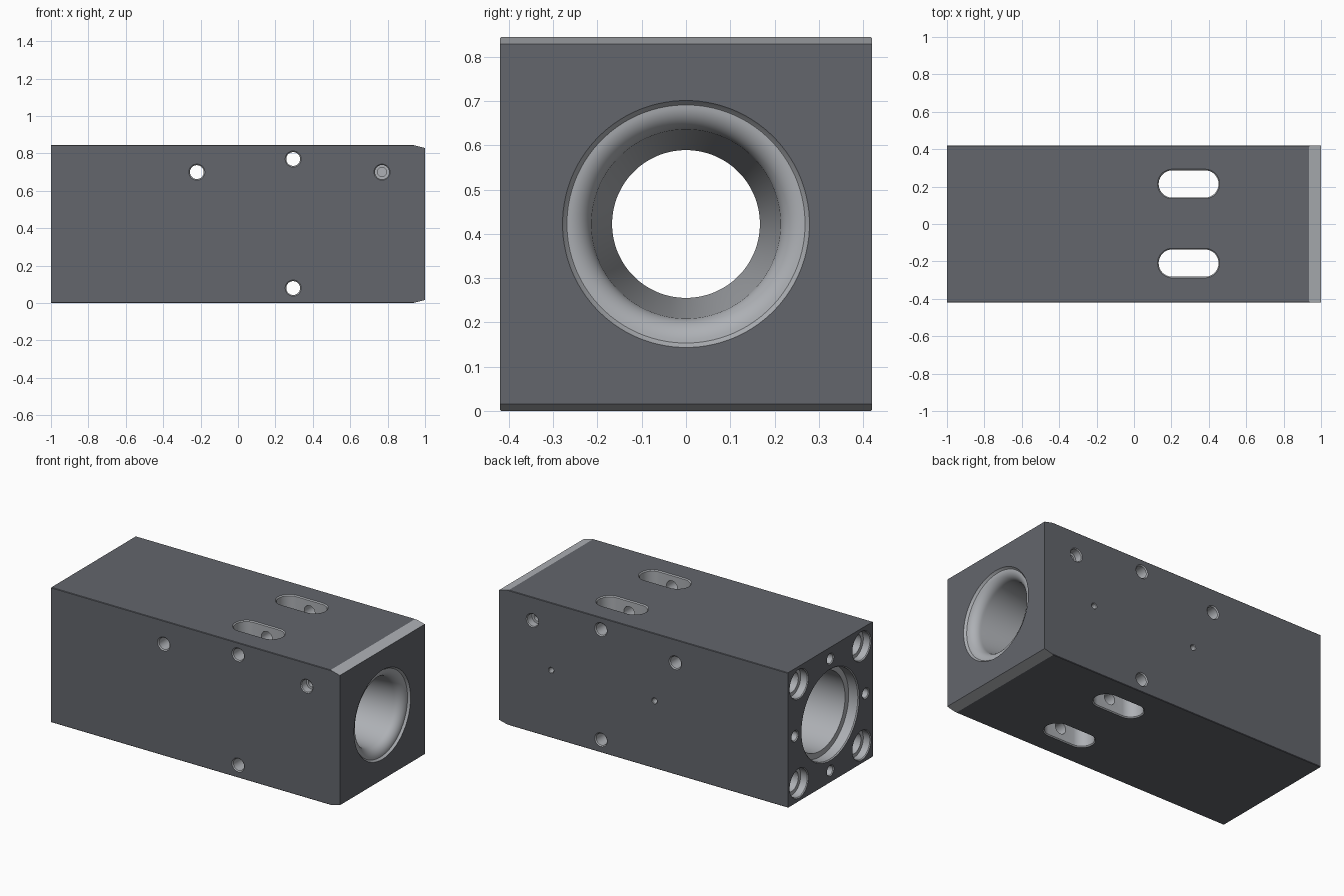
import bpy, bmesh
from math import sin, cos, pi, radians
from mathutils import Vector

if "Cube" in bpy.data.objects:
    bpy.data.objects.remove(bpy.data.objects["Cube"])

HALF_Y, TOP = 0.42, 0.845
MID = TOP / 2


def material(name, color):
    m = bpy.data.materials.new(name)
    m.diffuse_color = (*color, 1)
    m.use_nodes = True
    m.node_tree.nodes["Principled BSDF"].inputs["Base Color"].default_value = m.diffuse_color
    return m


# dark outer skin (slot 0) and bright machined surfaces (slot 1)
MATS = [material("dark_coating", (0.125, 0.132, 0.15)),
        material("machined_metal", (0.42, 0.435, 0.46))]


def mesh_object(name, bm):
    bmesh.ops.recalc_face_normals(bm, faces=bm.faces)
    mesh = bpy.data.meshes.new(name)
    bm.to_mesh(mesh)
    bm.free()
    for m in MATS:
        mesh.materials.append(m)
    ob = bpy.data.objects.new(name, mesh)
    bpy.context.collection.objects.link(ob)
    return ob


# block: side profile with sloped front lips, extruded across y
bm = bmesh.new()
side = [(-1, 0), (0.935, 0), (1, 0.016), (1, TOP - 0.016), (0.935, TOP), (-1, TOP)]
face = bm.faces.new([bm.verts.new((x, -HALF_Y, z)) for x, z in side])
ext = bmesh.ops.extrude_face_region(bm, geom=[face])
bmesh.ops.translate(bm, vec=(0, 2 * HALF_Y, 0),
                    verts=[g for g in ext["geom"] if isinstance(g, bmesh.types.BMVert)])
bmesh.ops.recalc_face_normals(bm, faces=bm.faces)
# fine edge break on the four long edges
long_edges = [e for e in bm.edges if abs(e.verts[0].co.x - e.verts[1].co.x) > 1]
bmesh.ops.bevel(bm, geom=long_edges, offset=0.003, segments=1, affect='EDGES')
bm.normal_update()
for f in bm.faces:
    if 0.2 < f.normal.x < 0.3 and f.calc_area() > 0.01:
        f.material_index = 1
body = mesh_object("body_block", bm)


def cut(profile, start, axis, segs=32, stretch=0.0):
    """Remove a turned shape: profile is (depth, radius) pairs along axis."""
    w = Vector(axis)
    u = Vector((0, 1, 0)) if abs(w.x) > 0.5 else Vector((1, 0, 0))
    v = w.cross(u)
    bm = bmesh.new()
    rings = []
    for d, r in profile:
        ring = []
        for i in range(segs):
            a = 2 * pi * (i + 0.5) / segs
            shift = stretch if cos(a) > 0 else -stretch
            p = Vector(start) + w * d + u * (r * cos(a) + shift) + v * (r * sin(a))
            ring.append(bm.verts.new(p))
        rings.append(ring)
    for a, b in zip(rings, rings[1:]):
        for i in range(segs):
            j = (i + 1) % segs
            bm.faces.new((a[i], a[j], b[j], b[i]))
    bm.faces.new(rings[0])
    bm.faces.new(rings[-1])
    for f in bm.faces:
        f.material_index = 1
    cutter = mesh_object("cutter", bm)
    cutter.hide_render = True
    mod = body.modifiers.new("cut", 'BOOLEAN')
    mod.operation, mod.solver, mod.object = 'DIFFERENCE', 'EXACT', cutter
    bpy.context.view_layer.objects.active = body
    bpy.ops.object.modifier_apply(modifier=mod.name)
    bpy.data.objects.remove(cutter)


def through(r, length, c=0.006):
    return [(-0.01, r + c), (0, r + c), (c, r), (length - c, r),
            (length, r + c), (length + 0.01, r + c)]


def blind(r, depth, c=0.005):
    return [(-0.01, r + c), (0, r + c), (c, r), (depth, r)]


# main bore: rounded mouth, taper, straight throat, wide rear bore
mouth = [(-0.01, 0.279), (0, 0.279), (0.012, 0.271)]
mouth += [(0.072 - 0.058 * cos(k * pi / 20), 0.269 - 0.056 * sin(k * pi / 20))
          for k in range(11)]
rear = [(0.5, 0.167), (1.3, 0.167), (1.301, 0.245), (1.93, 0.245),
        (1.931, 0.28), (1.994, 0.28), (2.0, 0.286), (2.01, 0.286)]
cut(mouth + rear, (1, 0, MID), (-1, 0, 0), 96)

# two vertical slots
for y in (-0.209, 0.214):
    cut(through(0.073, TOP, 0.006), (0.292, y, TOP), (0, 0, -1), 48, 0.087)

# cross holes through the width
for x, z in ((-0.22, 0.70), (0.295, 0.77), (0.295, 0.08)):
    cut(through(0.037, 2 * HALF_Y), (x, -HALF_Y, z), (0, 1, 0))

# stepped blind holes on both sides
for s in (-1, 1):
    cut(blind(0.038, 0.05) + [(0.0505, 0.024), (0.12, 0.024)],
        (0.77, s * HALF_Y, 0.70), (0, -s, 0))

# small ports on the rear side at mid height
for x in (0.64, -0.076):
    cut(blind(0.016, 0.13, 0.003), (x, HALF_Y, MID), (0, -1, 0))

# left end: corner counterbores and four small fixing holes
for sy in (-1, 1):
    for sz in (-1, 1):
        cut(blind(0.088, 0.05) + [(0.0505, 0.065), (0.25, 0.065)],
            (-1, sy * 0.31, MID + sz * 0.31), (1, 0, 0))
for dy, dz in ((0, 1), (0, -1), (1, 0), (-1, 0)):
    cut(blind(0.03, 0.15), (-1, dy * 0.35, MID + dz * 0.35), (1, 0, 0))

# smooth round walls, keep crisp edges
bpy.ops.object.select_all(action='DESELECT')
body.select_set(True)
bpy.context.view_layer.objects.active = body
bpy.ops.object.shade_smooth_by_angle(angle=radians(12.5))
